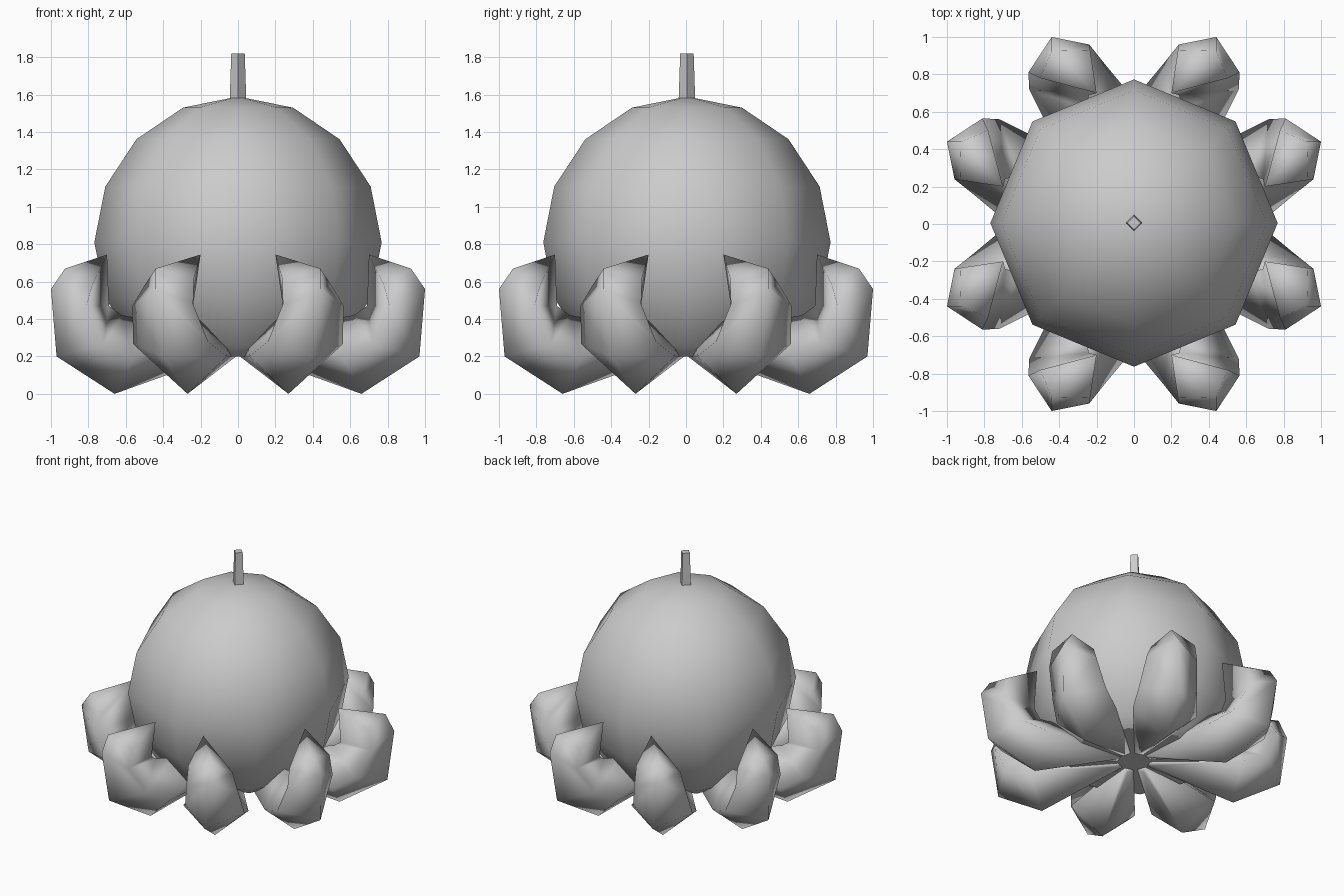
import bpy, bmesh, math
from mathutils import Matrix, Vector

cube = bpy.data.objects.get("Cube")
if cube:
    bpy.data.objects.remove(cube, do_unlink=True)

grey = bpy.data.materials.new("plain_grey")
grey.use_nodes = True
grey.diffuse_color = (0.6, 0.6, 0.6, 1)
grey.node_tree.nodes["Principled BSDF"].inputs["Base Color"].default_value = (0.6, 0.6, 0.6, 1)


def finish(bm, name, smooth=True):
    bmesh.ops.recalc_face_normals(bm, faces=bm.faces)
    for f in bm.faces:
        f.smooth = smooth
    mesh = bpy.data.meshes.new(name)
    bm.to_mesh(mesh)
    bm.free()
    mesh.materials.append(grey)
    obj = bpy.data.objects.new(name, mesh)
    bpy.context.collection.objects.link(obj)
    return obj


# Head: eight-sided ball with a flat underside
bm = bmesh.new()
bmesh.ops.create_uvsphere(bm, u_segments=8, v_segments=8, radius=0.768)
bmesh.ops.transform(bm, verts=bm.verts,
                    matrix=Matrix.Translation((0, 0.005, 0.81)) @ Matrix.Diagonal((1, 1, 1.015, 1)))
cut = bmesh.ops.bisect_plane(bm, geom=bm.verts[:] + bm.edges[:] + bm.faces[:],
                             plane_co=(0, 0, 0.2), plane_no=(0, 0, -1), clear_outer=True)
rim = [e for e in cut["geom_cut"] if isinstance(e, bmesh.types.BMEdge)]
# Separate rim so the underside stays flat shaded
bottom = bmesh.ops.edgeloop_fill(bm, edges=rim)["faces"]
bmesh.ops.split(bm, geom=bottom)
finish(bm, "head")

# Stalk: four-sided tapering peg
bm = bmesh.new()
bmesh.ops.create_cone(bm, cap_ends=True, segments=4, radius1=0.045, radius2=0.036, depth=0.27,
                      matrix=Matrix.Translation((0, 0.005, 1.685)))
finish(bm, "stalk", smooth=False)

# Arm cross-sections from root to tip: inner, axis side, outer ridge, far side
rings = [
    [(.12, .05, .30), (.11, .01, .20), (.13, .055, .19), (.09, .07, .20)],
    [(.50, .20, .40), (.74, .06, .20), (.66, .27, 0), (.56, .48, .20)],
    [(.62, .26, .42), (.86, .16, .28), (.97, .40, .20), (.72, .56, .265)],
    [(.69, .24, .47), (.96, .24, .48), (1, .44, .56), (.81, .565, .47)],
    [(.70, .20, .745), (.93, .235, .62), (.925, .44, .67), (.78, .50, .58)],
]


def arm(name, matrix):
    bm = bmesh.new()
    loops = [[bm.verts.new(matrix @ Vector(p)) for p in ring] for ring in rings]
    for a, b in zip(loops, loops[1:]):
        for i in range(4):
            j = (i + 1) % 4
            bm.faces.new((a[i], a[j], b[j], b[i]))
    bm.faces.new(loops[0])
    tip = loops[-1]
    bm.faces.new((tip[0], tip[1], tip[2]))
    bm.faces.new((tip[0], tip[2], tip[3]))
    finish(bm, name)


# Eight arms: four turned copies and their mirror images
for k in range(4):
    turn = Matrix.Rotation(k * math.pi / 2, 4, 'Z')
    arm(f"arm_{k + 1}", turn)
    arm(f"mirrored_arm_{k + 1}", turn @ Matrix.Diagonal((1, -1, 1, 1)))
